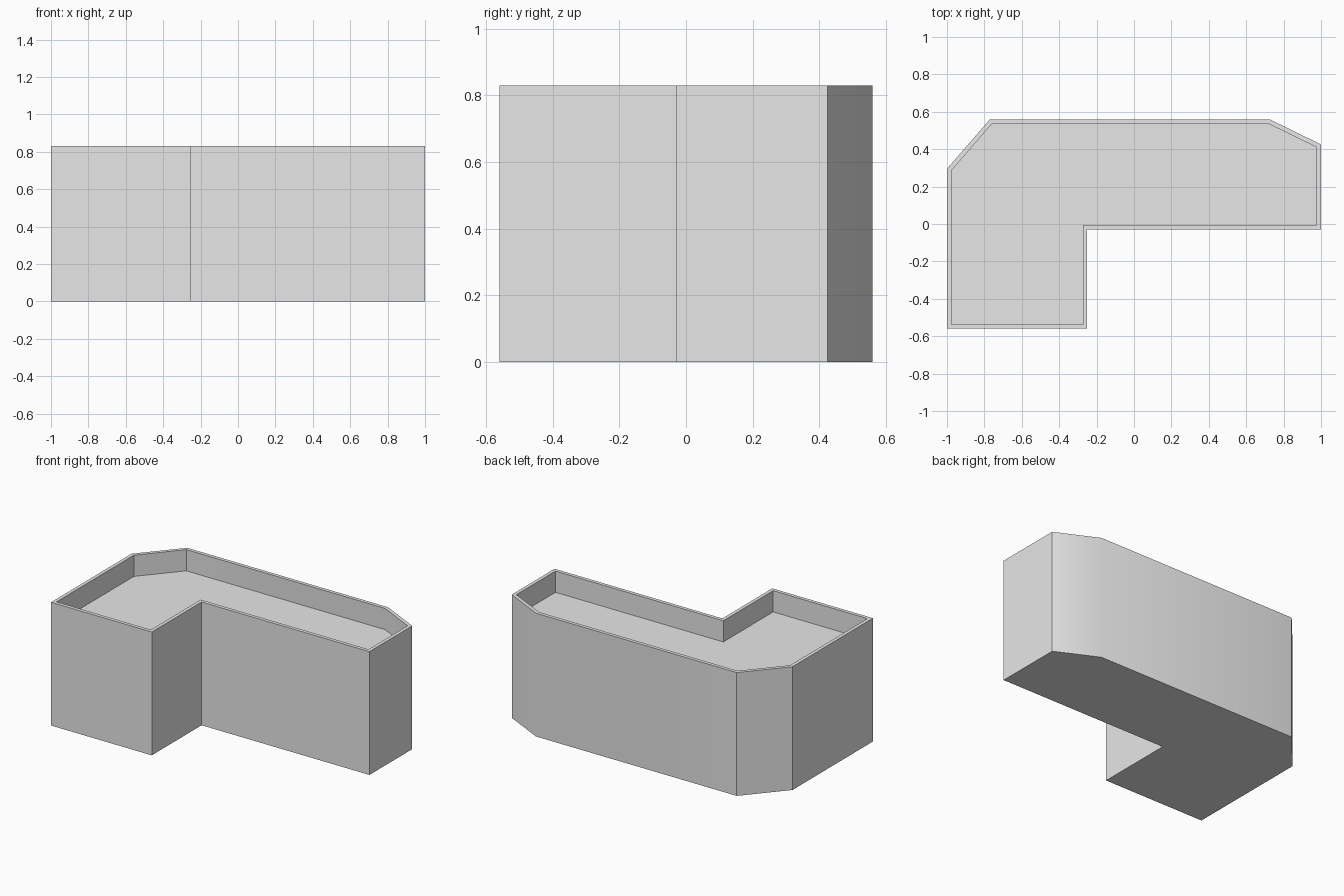
import bpy
import bmesh
from math import radians

cube = bpy.data.objects.get("Cube")
if cube:
    bpy.data.objects.remove(cube, do_unlink=True)

HEIGHT = 0.83
RIM_WIDTH = 0.024
RECESS = 0.143

# L-shaped footprint with two chamfered back corners
FOOTPRINT = [(-1, -0.56), (-0.25, -0.56), (-0.25, -0.03), (1, -0.03),
             (1, 0.425), (0.725, 0.56), (-0.77, 0.56), (-1, 0.295)]

gray = bpy.data.materials.new("light_gray")
gray.use_nodes = True
color = (0.8, 0.8, 0.8, 1)
gray.diffuse_color = color
gray.node_tree.nodes["Principled BSDF"].inputs["Base Color"].default_value = color

# Solid block raised from the footprint
bm = bmesh.new()
base = bm.faces.new([bm.verts.new((x, y, 0)) for x, y in FOOTPRINT])
raised = bmesh.ops.extrude_face_region(bm, geom=[base], use_keep_orig=True)["geom"]
bmesh.ops.translate(bm, vec=(0, 0, HEIGHT),
                    verts=[v for v in raised if isinstance(v, bmesh.types.BMVert)])
bmesh.ops.recalc_face_normals(bm, faces=bm.faces)

# Flat roof sunk behind a narrow parapet
roof = max(bm.faces, key=lambda f: f.calc_center_median().z)
bmesh.ops.inset_region(bm, faces=[roof], thickness=RIM_WIDTH, use_even_offset=True)
sunk = bmesh.ops.extrude_face_region(bm, geom=[roof])["geom"]
bmesh.ops.translate(bm, vec=(0, 0, -RECESS),
                    verts=[v for v in sunk if isinstance(v, bmesh.types.BMVert)])
if roof.is_valid:
    bmesh.ops.delete(bm, geom=[roof], context="FACES_ONLY")
bmesh.ops.recalc_face_normals(bm, faces=bm.faces)

mesh = bpy.data.meshes.new("building_block")
bm.to_mesh(mesh)
bm.free()
mesh.materials.append(gray)
block = bpy.data.objects.new("building_block", mesh)
bpy.context.collection.objects.link(block)

# Shallow chamfer blends smoothly, other corners stay sharp
bpy.ops.object.select_all(action="DESELECT")
block.select_set(True)
bpy.context.view_layer.objects.active = block
bpy.ops.object.shade_smooth_by_angle(angle=radians(30))
